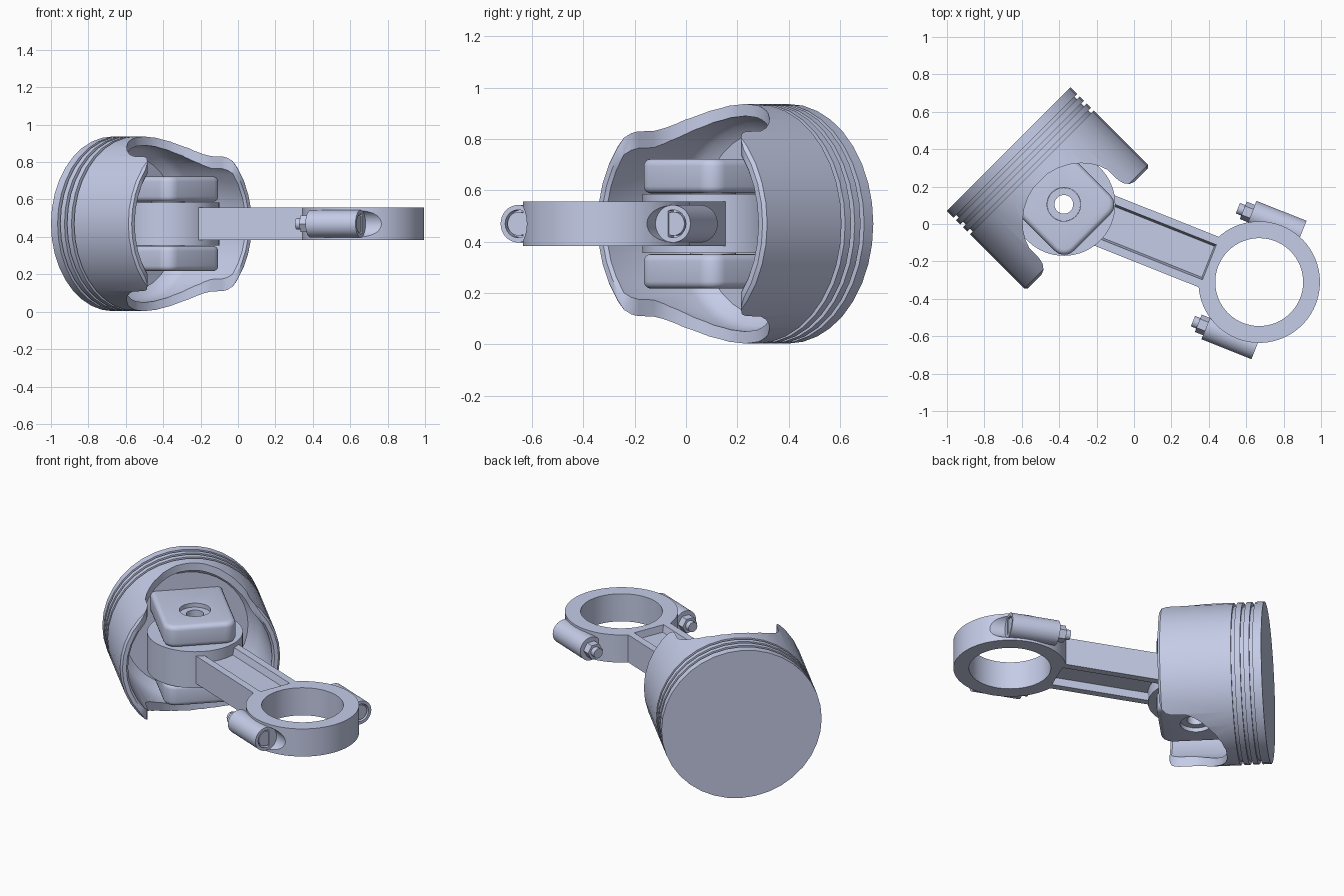
import bpy, bmesh, math
from mathutils import Matrix, Vector

if "Cube" in bpy.data.objects:
    bpy.data.objects.remove(bpy.data.objects["Cube"])

# One material for the whole assembly
steel = bpy.data.materials.new("pale_blue_steel")
steel.use_nodes = True
COLOUR = (0.59, 0.64, 0.85, 1)
steel.diffuse_color = COLOUR
steel.node_tree.nodes["Principled BSDF"].inputs["Base Color"].default_value = COLOUR

# Both frames start at the wrist pin; the piston crown lies along +Y, the rod along +X
PIN = Matrix.Translation((-0.375, 0.105, 0.47))
PISTON = PIN @ Matrix.Rotation(math.radians(45), 4, 'Z')
ROD = PIN @ Matrix.Rotation(math.radians(-21.7), 4, 'Z')
CROWN_Y = 0.417
BIG_END = 1.124


def finish(name, bm, frame):
    bmesh.ops.recalc_face_normals(bm, faces=bm.faces)
    mesh = bpy.data.meshes.new(name)
    bm.to_mesh(mesh)
    bm.free()
    mesh.materials.append(steel)
    ob = bpy.data.objects.new(name, mesh)
    bpy.context.collection.objects.link(ob)
    ob.matrix_world = frame
    return ob


def cylinder(name, frame, radius, start, end, centre=(0, 0), axis='Z', sides=64):
    """Cylinder from start to end on its axis; centre is (x, y), or y alone for X."""
    bm = bmesh.new()
    bmesh.ops.create_cone(bm, cap_ends=True, segments=sides, radius1=radius,
                          radius2=radius, depth=end - start)
    mid = (start + end) / 2
    if axis == 'X':
        move = Matrix.Translation((mid, centre[1], 0)) @ Matrix.Rotation(math.pi / 2, 4, 'Y')
    else:
        move = Matrix.Translation((centre[0], centre[1], mid))
    bm.transform(move)
    return finish(name, bm, frame)


def box_mesh(low, high):
    bm = bmesh.new()
    bmesh.ops.create_cube(bm, size=1)
    low, high = Vector(low), Vector(high)
    bm.transform(Matrix.Translation((low + high) / 2) @ Matrix.Diagonal((*(high - low), 1)))
    return bm


def apply(ob, mod):
    bpy.context.view_layer.objects.active = ob
    bpy.ops.object.modifier_apply(modifier=mod.name)


def combine(ob, tool, operation='DIFFERENCE'):
    bpy.context.view_layer.update()
    mod = ob.modifiers.new("combine", 'BOOLEAN')
    mod.operation, mod.solver, mod.object = operation, 'EXACT', tool
    apply(ob, mod)
    bpy.data.objects.remove(tool)


# Piston: turned shell with three ring grooves and a hollow inside
R, INNER = 0.467, 0.42
profile = [(0, 0), (R, 0)]
for g in (0.05, 0.102, 0.155):
    profile += [(R, g), (R - 0.02, g), (R - 0.02, g + 0.02), (R, g + 0.02)]
profile += [(R, 0.585), (R - 0.012, 0.598), (INNER + 0.012, 0.598), (INNER, 0.585),
            (INNER, 0.21), (INNER - 0.02, 0.16), (INNER - 0.06, 0.13), (0, 0.13)]
bm = bmesh.new()
verts = [bm.verts.new((r, CROWN_Y - u, 0)) for r, u in profile]
edges = [bm.edges.new(pair) for pair in zip(verts, verts[1:])]
bmesh.ops.spin(bm, geom=verts + edges, cent=(0, 0, 0), axis=(0, 1, 0),
               angle=math.tau, steps=36)
bmesh.ops.remove_doubles(bm, verts=bm.verts, dist=0.0001)
piston = finish("piston", bm, PISTON)

# Arched opening through both pin sides, leaving two skirt lobes
half = [(0.05, 0.239), (0.11, 0.255), (0.17, 0.285), (0.22, 0.325), (0.255, 0.365),
        (0.279, 0.405), (0.295, 0.45), (0.297, 0.53), (0.305, 0.562), (0.325, 0.588),
        (0.36, 0.602), (0.36, 0.8)]
outline = half + [(-v, u) for v, u in reversed(half)]
bm = bmesh.new()
face = bm.faces.new([bm.verts.new((v, CROWN_Y - u, -0.6)) for v, u in outline])
top = bmesh.ops.extrude_face_region(bm, geom=[face])["geom"]
bmesh.ops.translate(bm, vec=(0, 0, 1.2), verts=[e for e in top if isinstance(e, bmesh.types.BMVert)])
combine(piston, finish("skirt_arch_cutter", bm, PISTON))

# Rounded pin bosses above and below the rod
for side, name in ((1, "upper_pin_boss"), (-1, "lower_pin_boss")):
    z0, z1 = sorted((side * 0.118, side * 0.253))
    bm = box_mesh((-0.21, CROWN_Y - 0.63, z0), (0.21, CROWN_Y - 0.09, z1))
    corners = [e for e in bm.edges if abs(e.verts[0].co.z - e.verts[1].co.z) > 0.1
               and e.verts[0].co.y < 0]
    bmesh.ops.bevel(bm, geom=corners, offset=0.07, segments=5, profile=0.5, affect='EDGES')
    boss = finish(name, bm, PISTON)
    bevel = boss.modifiers.new("soft_edges", 'BEVEL')
    bevel.width, bevel.segments, bevel.limit_method = 0.028, 4, 'ANGLE'
    apply(boss, bevel)
    combine(boss, cylinder("pin_hole_cutter", PISTON, 0.09, -0.4, 0.4))

# Hollow wrist pin
pin = cylinder("wrist_pin", PISTON, 0.089, -0.228, 0.228)
combine(pin, cylinder("pin_bore_cutter", PISTON, 0.05, -0.4, 0.4))

# Rod small end
small_end = cylinder("rod_small_end", ROD, 0.275, -0.115, 0.115)
combine(small_end, cylinder("small_bore_cutter", ROD, 0.088, -0.4, 0.4))

# Rod beam joined to the big end ring
H = 0.0875
rod = finish("connecting_rod", box_mesh((0.2, -0.145, -H), (0.92, 0.145, H)), ROD)
combine(rod, cylinder("big_end_ring", ROD, 0.325, -H, H, (BIG_END, 0), sides=72), 'UNION')
combine(rod, cylinder("big_bore_cutter", ROD, 0.235, -0.4, 0.4, (BIG_END, 0), sides=72))

# Tapered pockets on both faces of the beam
for side in (1, -1):
    z0, z1 = sorted((side * 0.045, side * 0.13))
    bm = box_mesh((0.22, -0.112, z0), (0.845, 0.112, z1))
    for v in bm.verts:
        if abs(v.co.z) < H:
            v.co.y *= 0.8
            v.co.x -= 0.015
    combine(rod, finish("pocket_cutter", bm, ROD))

# Clamp bolts on either side of the big end
for side, name in ((1, "back"), (-1, "front")):
    c = (0, side * 0.325)
    combine(rod, cylinder("bolt_clearance_cutter", ROD, 0.073, 1.238, 1.6, c, 'X'))
    sleeve = cylinder(name + "_bolt_sleeve", ROD, 0.073, 0.95, 1.238, c, 'X', 40)
    combine(sleeve, cylinder("counterbore_cutter", ROD, 0.054, 1.205, 1.3, c, 'X', 40))
    combine(sleeve, cylinder("bore_cutter", ROD, 0.235, -0.4, 0.4, (BIG_END, 0)))
    head = cylinder(name + "_bolt_head", ROD, 0.046, 1.19, 1.233, c, 'X', 32)
    combine(head, cylinder("hex_socket_cutter", ROD, 0.028, 1.205, 1.3, c, 'X', 6))
    cylinder(name + "_nut", ROD, 0.05, 0.903, 0.955, c, 'X', 6)
    cylinder(name + "_bolt_tip", ROD, 0.03, 0.872, 0.91, c, 'X', 24)

# Smooth shading with crisp edges
for ob in bpy.context.scene.objects:
    if ob.type == 'MESH':
        bpy.ops.object.select_all(action='DESELECT')
        ob.select_set(True)
        bpy.context.view_layer.objects.active = ob
        bpy.ops.object.shade_smooth_by_angle(angle=math.radians(32))
